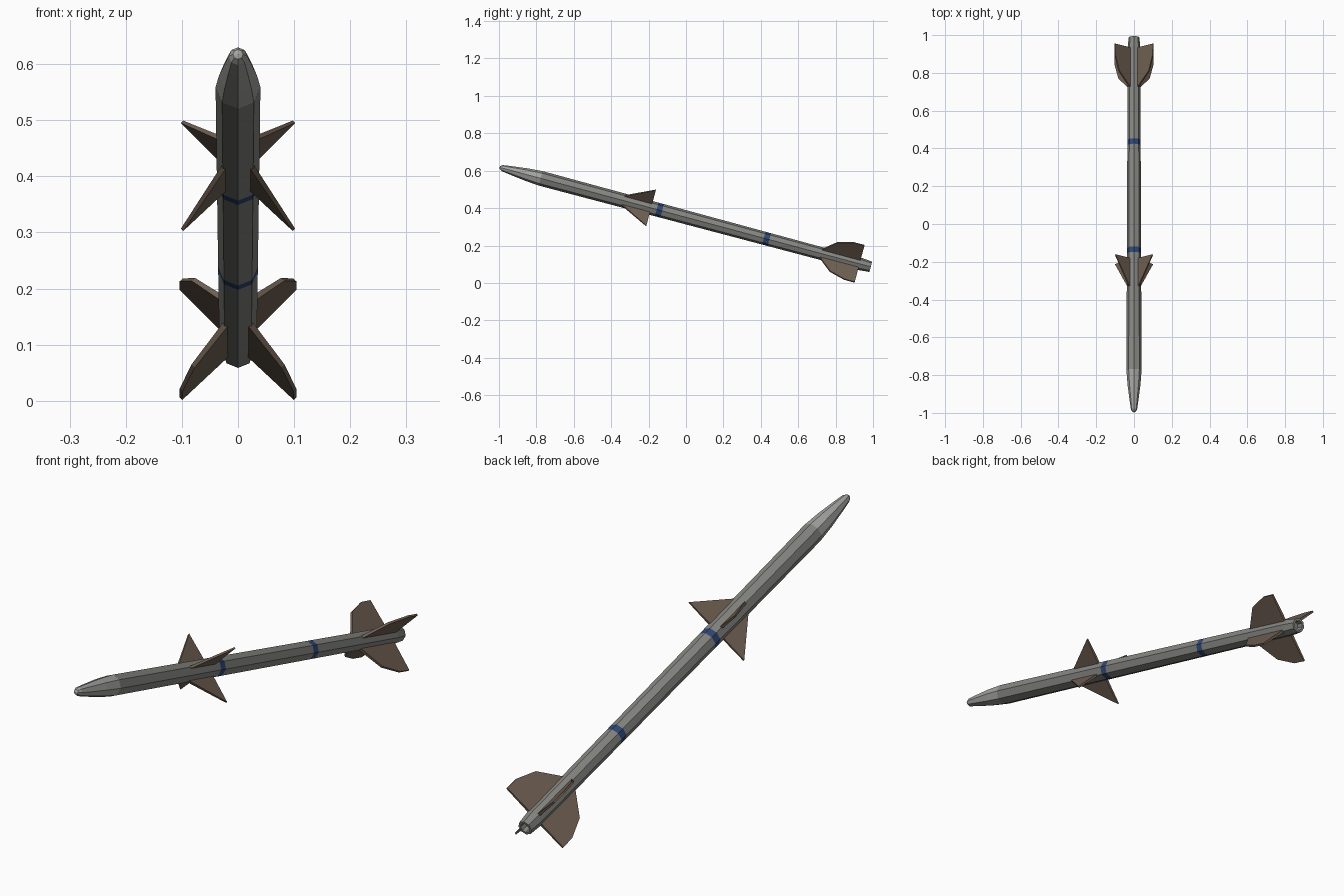
import bpy, bmesh, math
from mathutils import Matrix, Vector

if "Cube" in bpy.data.objects:
    bpy.data.objects.remove(bpy.data.objects["Cube"])

# The missile is modelled along +y from its nose tip, then tilted nose-up
PLACE = Matrix.Translation((0, -0.997, 0.618)) @ Matrix.Rotation(math.radians(-15), 4, 'X')


def material(name, rgb):
    m = bpy.data.materials.new(name)
    m.diffuse_color = (*rgb, 1)
    m.use_nodes = True
    m.node_tree.nodes["Principled BSDF"].inputs["Base Color"].default_value = m.diffuse_color
    return m


GREY = material("body grey", (0.235, 0.235, 0.22))
PALE = material("nose pale grey", (0.37, 0.37, 0.355))
BLUE = material("band blue", (0.03, 0.065, 0.18))
BROWN = material("fin brown", (0.165, 0.12, 0.088))


def finish(bm, name, mats):
    bmesh.ops.recalc_face_normals(bm, faces=bm.faces)
    bm.transform(PLACE)
    me = bpy.data.meshes.new(name)
    bm.to_mesh(me)
    bm.free()
    for m in mats:
        me.materials.append(m)
    ob = bpy.data.objects.new(name, me)
    bpy.context.collection.objects.link(ob)
    return ob


def lathe(name, profile, mats, slots=None, sides=8):
    """Turn (distance, radius) points into a faceted shell; radius 0 closes it."""
    bm = bmesh.new()
    rings = []
    for s, r in profile:
        if r == 0:
            rings.append([bm.verts.new((0, s, 0))] * sides)
        else:
            rings.append([bm.verts.new((r * math.sin(a), s, r * math.cos(a)))
                          for a in (2 * math.pi * k / sides for k in range(sides))])
    for i in range(len(rings) - 1):
        for k in range(sides):
            j = (k + 1) % sides
            quad = [rings[i][k], rings[i][j], rings[i + 1][j], rings[i + 1][k]]
            f = bm.faces.new(list(dict.fromkeys(quad)))
            f.material_index = slots[i] if slots else 0
    return finish(bm, name, mats)


def fin_set(name, outline, thick_root, thick_tip):
    """Four tapered plates in an X layout; outline holds (distance, radius)."""
    r_max = max(r for _, r in outline)
    bm = bmesh.new()
    for q in range(4):
        a = math.radians(45 + 90 * q)
        out = Vector((math.sin(a), 0, math.cos(a)))
        side = Vector((math.cos(a), 0, -math.sin(a)))
        layers = []
        for sign in (-1, 1):
            layers.append([bm.verts.new(
                out * r + Vector((0, s, 0)) + side * sign * 0.5 *
                (thick_root + (thick_tip - thick_root) * r / r_max))
                for s, r in outline])
        lo, hi = layers
        bm.faces.new(lo[::-1])
        bm.faces.new(hi)
        n = len(outline)
        for i in range(n):
            j = (i + 1) % n
            bm.faces.new((lo[i], lo[j], hi[j], hi[i]))
    return finish(bm, name, [BROWN])


# Rounded, pale nose cone
lathe("nose_cone", [(0, 0), (0.003, 0.009), (0.016, 0.0165), (0.07, 0.024),
                    (0.15, 0.034), (0.228, 0.04)], [PALE])


# Tapering body with two blue bands and a hollow tail
def radius(s):
    return 0.04 - 0.0065 * (s - 0.228) / 1.75


stations = [0.228, 0.87, 0.9, 1.463, 1.493, 2.0]
body = [(s, radius(s)) for s in stations]
body += [(2.055, 0.0285), (2.055, 0.019), (2.03, 0.017), (2.03, 0)]
lathe("body_tube", body, [GREY, BLUE], [0, 1, 0, 1, 0, 0, 0, 0, 0])

# Triangular front fins and clipped tail fins
fin_set("front_fins", [(0.675, 0.03), (0.839, 0.141), (0.839, 0.03)], 0.011, 0.006)
k = math.sqrt(2)
fin_set("tail_fins", [(1.772, 0.024), (1.85, 0.08 * k), (1.935, 0.1015 * k),
                      (1.993, 0.102 * k), (1.993, 0.024)], 0.012, 0.007)
